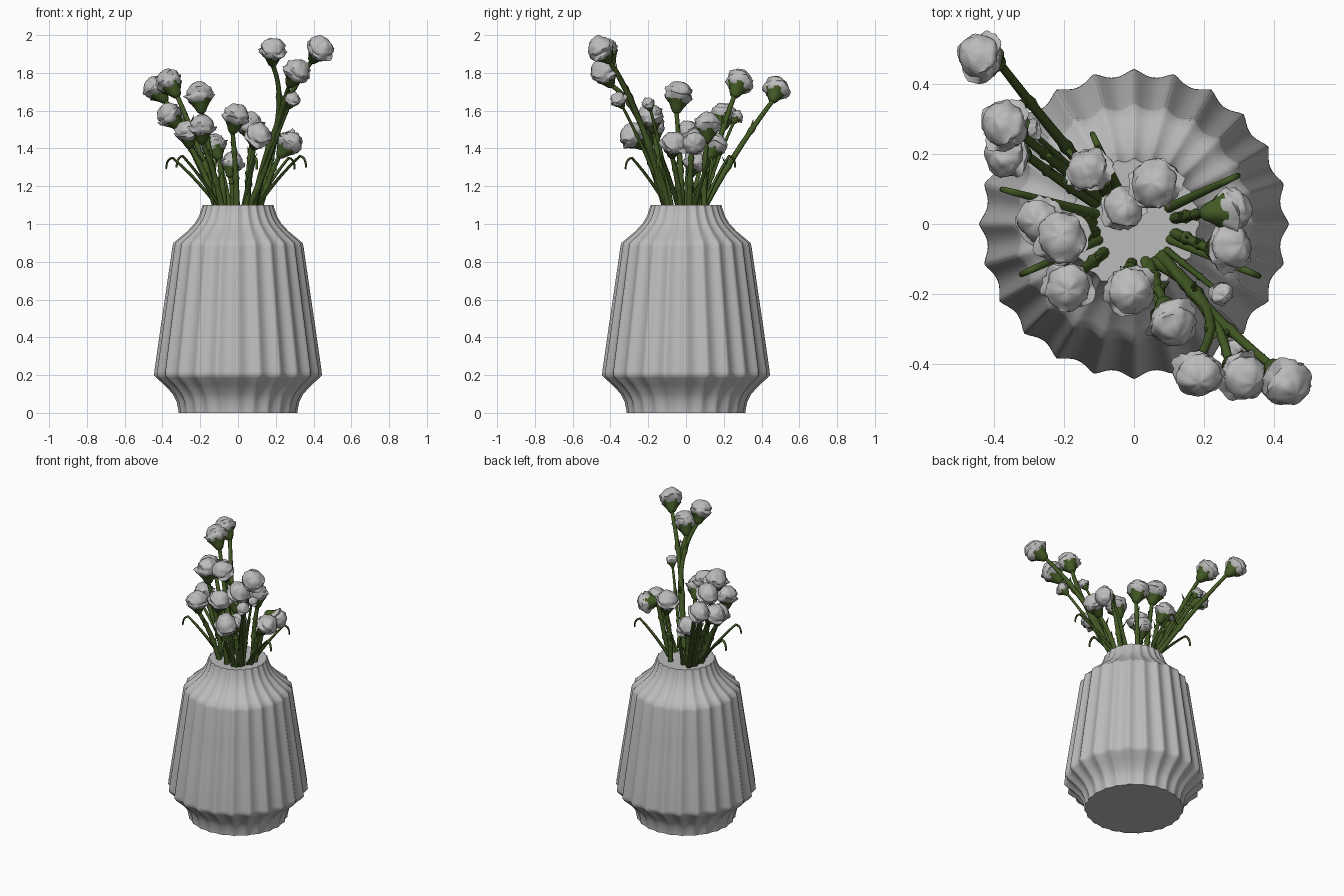
import bpy, bmesh, math, random
from mathutils import Vector

if "Cube" in bpy.data.objects:
    bpy.data.objects.remove(bpy.data.objects["Cube"])

random.seed(4)
TAU = 2 * math.pi


def material(name, rgb):
    m = bpy.data.materials.new(name)
    m.diffuse_color = (*rgb, 1)
    m.use_nodes = True
    m.node_tree.nodes["Principled BSDF"].inputs["Base Color"].default_value = m.diffuse_color
    return m


WHITE = material("ceramic_and_petal_grey", (0.5, 0.5, 0.5))
GREEN = material("stem_green", (0.055, 0.1, 0.018))


def finish(name, bm, mat, angle):
    bmesh.ops.recalc_face_normals(bm, faces=bm.faces)
    me = bpy.data.meshes.new(name)
    bm.to_mesh(me)
    bm.free()
    ob = bpy.data.objects.new(name, me)
    bpy.context.collection.objects.link(ob)
    me.materials.append(mat)
    bpy.ops.object.select_all(action='DESELECT')
    ob.select_set(True)
    bpy.context.view_layer.objects.active = ob
    bpy.ops.object.shade_smooth_by_angle(angle=math.radians(angle))
    return ob


def skin(bm, rings):
    """Join rings of points into a closed tube with end caps."""
    rows = [[bm.verts.new(p) for p in ring] for ring in rings]
    n = len(rows[0])
    for a, b in zip(rows, rows[1:]):
        for i in range(n):
            j = (i + 1) % n
            bm.faces.new((a[i], a[j], b[j], b[i]))
    bm.faces.new(rows[0][::-1])
    bm.faces.new(rows[-1])


# Fluted vase: height, ridge radius, flute depth
profile = [(0, .314, .03), (.015, .316, .035), (.06, .325, .045), (.1, .345, .05),
           (.15, .392, .055), (.185, .432, .055), (.2, .444, .055), (.22, .443, .055),
           (.45, .41, .055), (.68, .376, .055), (.88, .347, .055), (.9, .342, .055),
           (.925, .312, .055), (.96, .27, .055), (1.0, .231, .055), (1.04, .207, .055),
           (1.08, .193, .055), (1.1, .188, .055)]
FLUTES, STEPS = 24, 10
bm = bmesh.new()
rings = []
for z, r, d in profile:
    ring = []
    for i in range(FLUTES * STEPS):
        a = TAU * i / (FLUTES * STEPS)
        s = math.sin(math.pi * (i % STEPS) / STEPS)
        q = r * (1 - d * (math.sqrt(s * s + .02) - .141))  # softened ridge
        ring.append((q * math.cos(a), q * math.sin(a), z))
    rings.append(ring)
skin(bm, rings)
finish("fluted_vase", bm, WHITE, 65)


def frame(axis):
    u = axis.cross(Vector((.3, .9, .1))).normalized()
    return u, axis.cross(u).normalized()


def tube(bm, pts, radii, sides=8, flat=1.0):
    rings = []
    for i, p in enumerate(pts):
        t = (pts[min(i + 1, len(pts) - 1)] - pts[max(i - 1, 0)]).normalized()
        u = t.cross(Vector((0, 0, 1)))
        u = u.normalized() if u.length > .01 else Vector((1, 0, 0))
        v = t.cross(u)
        rings.append([p + radii[i] * (u * math.cos(TAU * k / sides)
                                      + v * flat * math.sin(TAU * k / sides))
                      for k in range(sides)])
    skin(bm, rings)


def bezier(a, b, c, n):
    return [a * (1 - t) ** 2 + b * 2 * t * (1 - t) + c * t * t
            for t in (i / n for i in range(n + 1))]


def lathe(bm, origin, axis, prof, sides, ruffle=None):
    u, v = frame(axis)
    rings = []
    for k, (h, r) in enumerate(prof):
        ring = []
        for i in range(sides):
            a = TAU * i / sides
            dr, dh = ruffle(k, a, i) if ruffle else (0, 0)
            ring.append(origin + axis * (h + dh)
                        + (u * math.cos(a) + v * math.sin(a)) * r * (1 + dr))
        rings.append(ring)
    skin(bm, rings)


# Rounded blossom: a jagged skirt, a second frill and a crumpled dome
BLOOM = [(-.05, .03), (-.04, .05), (-.018, .067), (-.008, .07), (0, .06), (.012, .064),
         (.022, .062), (.028, .054), (.042, .046), (.052, .033), (.058, .018), (.06, .005)]
FRILL = [0, .05, .1, .16, .07, .09, .11, .07, .08, .07, .04, 0]


def blossom(bm, centre, axis, s):
    ph = [random.uniform(0, TAU) for _ in range(8)]
    jag = [random.uniform(-1, 1) for _ in range(36)]

    def ruffle(k, a, i):
        layer = 0 if k < 4 else 1.7
        twist = a + .35 * k  # petals swirl towards the top
        w = (.6 * math.sin(2 * twist + ph[0] + layer) + .4 * math.sin(5 * twist + ph[1] + layer)
             + (.5 if k < 8 else .1) * jag[(i + 5 * int(layer)) % 36])
        h = .7 * math.sin(2 * a + ph[2] + layer) + .4 * math.sin(5 * a + ph[3])
        return FRILL[k] * w, FRILL[k] * .07 * h

    lathe(bm, centre, axis, [(h * s, r * s) for h, r in BLOOM], 36, ruffle)


# Blossom centres and sizes
heads = [(-.44, .48, 1.72, 1), (-.37, .285, 1.755, 1.05), (-.365, .2, 1.58, 1),
         (-.13, .155, 1.42, .95), (.06, .115, 1.53, 1.05), (-.03, .045, 1.33, .9),
         (-.205, -.04, 1.69, 1.08), (-.27, .01, 1.49, .95), (-.19, -.18, 1.52, 1),
         (-.01, -.19, 1.575, 1.02), (.275, -.065, 1.43, 1), (.28, .04, 1.43, .95),
         (.11, -.285, 1.47, 1.03), (.185, -.43, 1.925, 1), (.315, -.435, 1.81, 1.05),
         (.436, -.456, 1.93, 1.05), (.25, -.2, 1.64, .5), (-.3, .27, 1.57, .5),
         (.29, -.36, 1.66, .6)]
stems, cups, blooms = bmesh.new(), bmesh.new(), bmesh.new()
for n, (x, y, z, s) in enumerate(heads):
    c = Vector((x, y, z))
    out = Vector((x, y, 0)).normalized()
    base = out * min(.11, Vector((x, y)).length * .9) + Vector((0, 0, 1.06))
    mid = base.lerp(c, .5) + Vector((0, 0, .04)) - out * .025
    axis = (c - mid).normalized()
    if n == 11:  # one nodding flower showing its green cup
        axis = Vector((.93, .1, -.3)).normalized()
    elif n < 16:
        axis = (axis + Vector((random.uniform(-.35, .35), random.uniform(-.35, .35), .1))).normalized()
    end = c - axis * .09 * s
    mid = mid.lerp(base.lerp(end, .5), .4)
    if n in (13, 14, 15):  # tall stems branch from one shared joint
        mid = Vector((.205, -.235, 1.52)) * 2 - (base + end) * .5
    pts = bezier(base, mid, end, 24)
    thick = .016 if s > .7 else .01
    radii = [thick * (1.1 - .35 * i / 24) * (1.35 if i in (9, 17) else 1) for i in range(25)]
    tube(stems, pts, radii)
    # green cup under the petals
    lathe(cups, c, axis, [(h * s, r * s) for h, r in
          [(-.1, .010), (-.09, .022), (-.07, .032), (-.05, .042), (-.03, .058), (-.035, .04)]],
          15, lambda k, a, i: (.1 * math.cos(5 * a) if k > 2 else 0, 0))
    blossom(blooms, c, axis, s)
    # short pointed leaflets at the stem joints
    if s > .7:
        for i in (9, 17):
            d = Vector((random.uniform(-1, 1), random.uniform(-1, 1), 1.6)).normalized()
            p = pts[i]
            tube(stems, [p, p + d * .03, p + d * .065], [.009, .008, .001], 6, .5)
finish("flower_stems", stems, GREEN, 60)
finish("flower_cups", cups, GREEN, 50)
finish("flower_blossoms", blooms, WHITE, 60)

# Slender leaves arching out and drooping at the tip
leaves = bmesh.new()
for x, y, z in [(-.38, .1, 1.29), (-.325, -.145, 1.30), (.3, .14, 1.29),
                (.36, -.15, 1.30), (-.12, .26, 1.30), (.1, -.32, 1.29)]:
    tip = Vector((x, y, z))
    out = Vector((x, y, 0)).normalized()
    base = out * .09 + Vector((0, 0, 1.07))
    knee = tip - out * .035 + Vector((0, 0, .06))
    pts = bezier(base, base.lerp(knee, .5) + Vector((0, 0, .03)), knee, 10)
    pts += bezier(knee, tip + Vector((0, 0, .055)), tip, 5)[1:]
    radii = [.015 - .008 * i / (len(pts) - 1) for i in range(len(pts))]
    tube(leaves, pts, radii, 8, .7)
finish("drooping_leaves", leaves, GREEN, 60)
